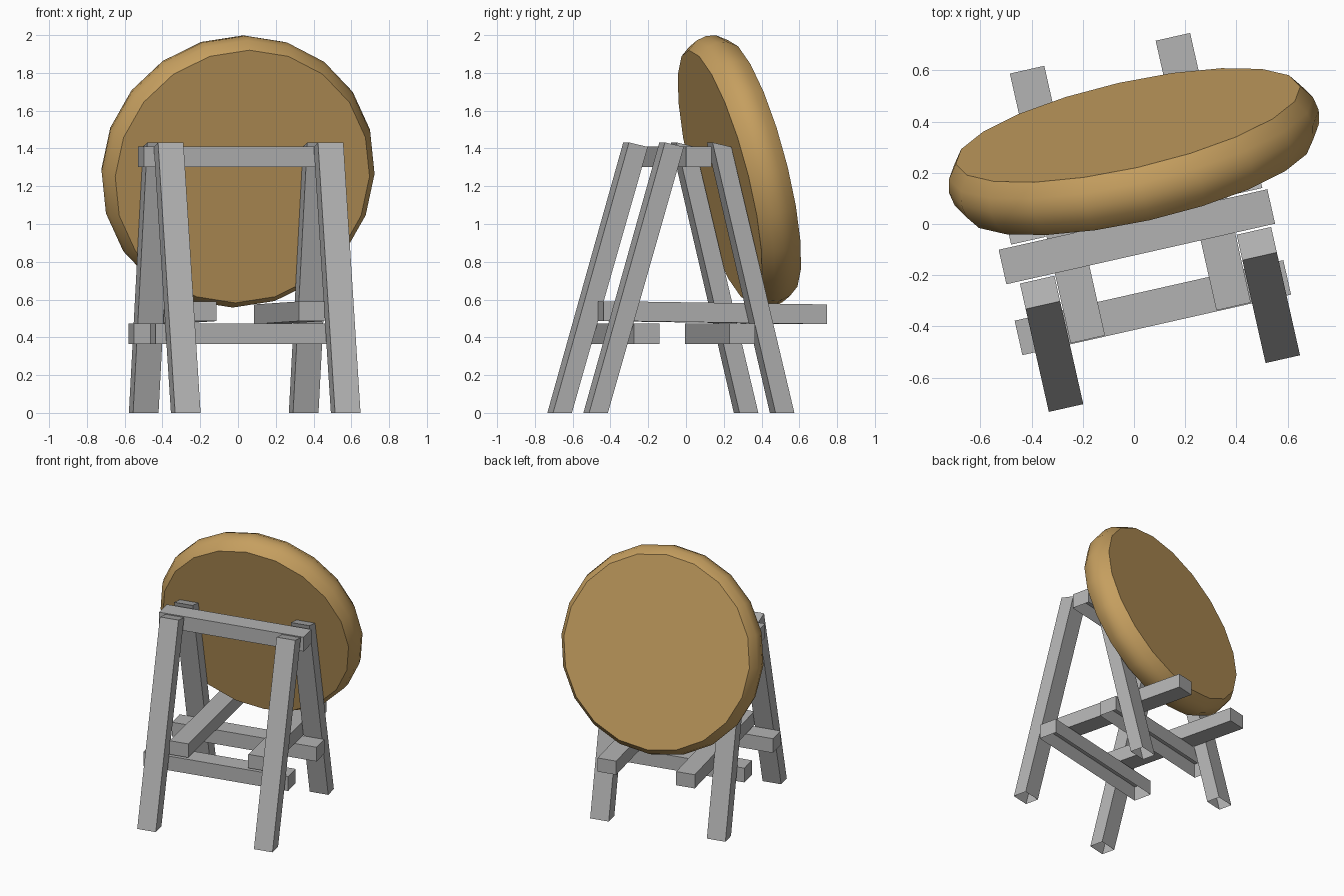
import bpy, bmesh
from math import sin, cos, pi, radians, sqrt
from mathutils import Matrix, Vector

cube = bpy.data.objects.get("Cube")
if cube:
    bpy.data.objects.remove(cube, do_unlink=True)

YAW = Matrix.Rotation(radians(12.7), 4, 'Z')   # whole stand is turned slightly
WIDE = 0.138                                   # timber width


def material(name, rgb):
    m = bpy.data.materials.new(name)
    m.use_nodes = True
    m.diffuse_color = (*rgb, 1)
    bsdf = next(n for n in m.node_tree.nodes if n.type == 'BSDF_PRINCIPLED')
    bsdf.inputs["Base Color"].default_value = (*rgb, 1)
    return m


grey = material("grey_timber", (0.45, 0.45, 0.45))
tan = material("tan_straw", (0.56, 0.345, 0.115))


def finish(name, bm, mat):
    bmesh.ops.recalc_face_normals(bm, faces=bm.faces)
    bm.transform(YAW)
    mesh = bpy.data.meshes.new(name)
    bm.to_mesh(mesh)
    bm.free()
    mesh.materials.append(mat)
    obj = bpy.data.objects.new(name, mesh)
    bpy.context.collection.objects.link(obj)
    return obj


def timber(name, place, open_bottom=False):
    """Box whose corners are placed by a function of their signs."""
    bm = bmesh.new()
    bmesh.ops.create_cube(bm, size=2)
    if open_bottom:
        low = [f for f in bm.faces if f.calc_center_median().z < -0.9]
        bmesh.ops.delete(bm, geom=low, context='FACES_ONLY')
    for v in bm.verts:
        v.co = place(*v.co)
    return finish(name, bm, grey)


def leg(name, x, foot_y, top_y):
    def place(i, j, k):
        y = (top_y if k > 0 else foot_y) + j * 0.051
        z = 1.42 - j * 0.012 if k > 0 else 0
        return Vector((x + i * WIDE / 2, y, z))
    timber(name, place, open_bottom=True)


def crossbar(name, y, z):
    timber(name, lambda i, j, k: Vector((i * 0.538, y + j * WIDE / 2, z + k * 0.054)),
           open_bottom=True)


def rail(name, x):
    # rails run front to back, dropping a little to the rear
    timber(name, lambda i, j, k: Vector((x + i * WIDE / 2, 0.14 + j * 0.54,
                                         0.53 - j * 0.008 + k * 0.052)))


# Splayed legs and rails, one pair per side
for side, s in (("right", -1), ("left", 1)):
    leg("front_leg_" + side, 0.017 + s * 0.434, -0.592, -0.18)
    leg("back_leg_" + side, 0.017 + s * 0.434, 0.42, 0.078)
    rail("support_rail_" + side, 0.017 + s * 0.292)

# Bars tying the legs together
crossbar("top_bar", -0.051, 1.357)
crossbar("front_crossbar", -0.335, 0.42)
crossbar("back_crossbar", 0.184, 0.42)

# Round disc with a bulging rim, leaning forward on the stand
SIDES, STEPS, HALF, ARC = 20, 4, 0.109, 0.144
bm = bmesh.new()
rings = []
for s in range(STEPS + 1):
    h = HALF * (2 * s / STEPS - 1)
    r = 0.74 - ARC + sqrt(ARC ** 2 - h ** 2)
    rings.append([bm.verts.new((r * cos(2 * pi * n / SIDES), r * sin(2 * pi * n / SIDES), h))
                  for n in range(SIDES)])
for a, b in zip(rings, rings[1:]):
    for n in range(SIDES):
        m = (n + 1) % SIDES
        bm.faces.new((a[n], a[m], b[m], b[n]))
bm.faces.new(rings[0])
bm.faces.new(rings[-1])
bm.transform(Matrix.Translation((0.062, 0.276, 1.278)) @ Matrix.Rotation(radians(-75.8), 4, 'X'))
disc = finish("round_disc", bm, tan)

for o in bpy.context.selected_objects:
    o.select_set(False)
disc.select_set(True)
bpy.context.view_layer.objects.active = disc
bpy.ops.object.shade_smooth_by_angle(angle=radians(30))
